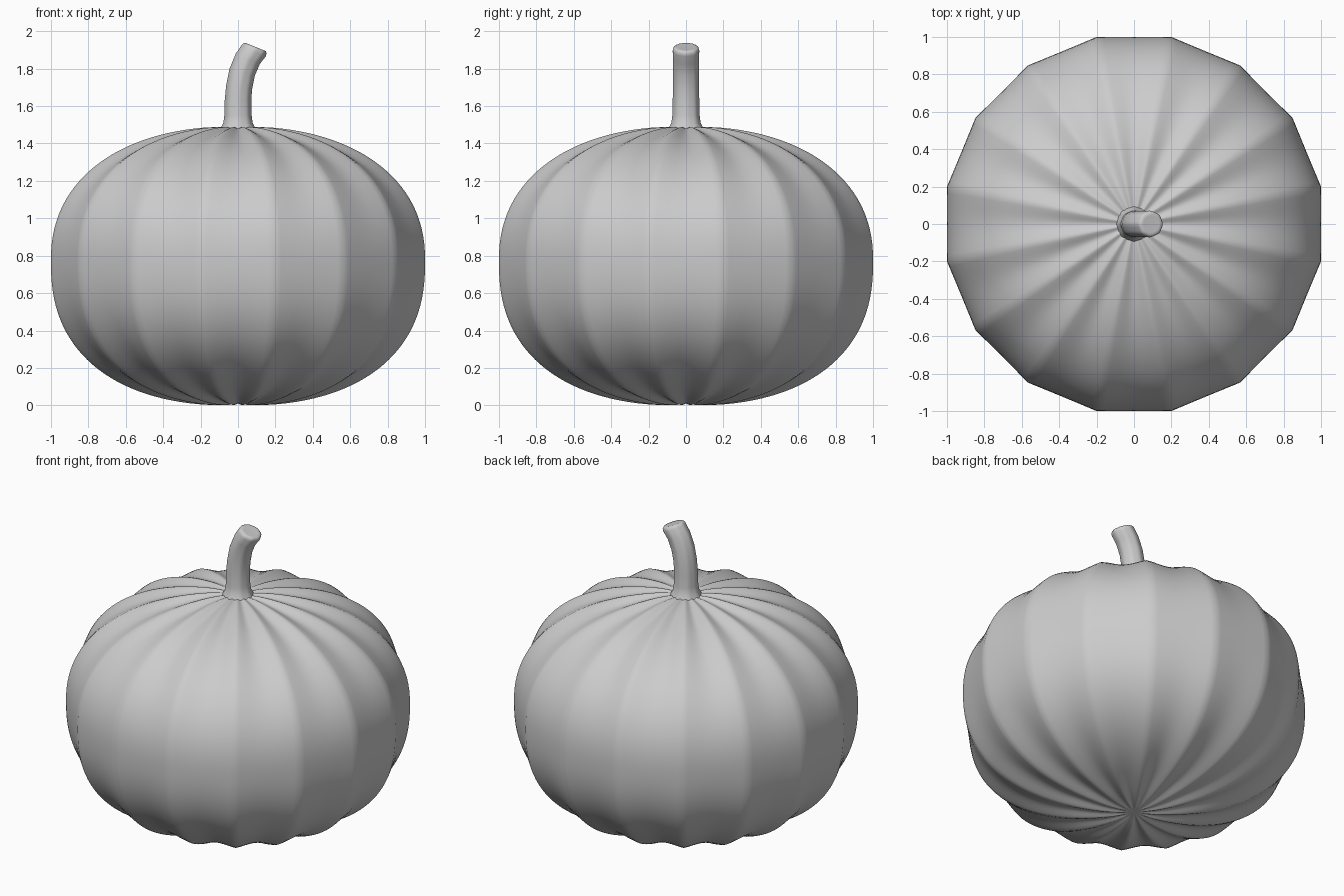
import bpy, bmesh
from math import sin, cos, pi, radians

if "Cube" in bpy.data.objects:
    bpy.data.objects.remove(bpy.data.objects["Cube"])

RIBS = 16


def skin(name, rings, angle, start=None, end=None):
    """Loft closed rings of points into a smooth-shaded object."""
    bm = bmesh.new()
    loops = [[bm.verts.new(p) for p in ring] for ring in rings]
    n = len(loops[0])
    for a, b in zip(loops, loops[1:]):
        for i in range(n):
            j = (i + 1) % n
            bm.faces.new((a[i], a[j], b[j], b[i]))
    for loop, tip in ((loops[0], start), (loops[-1], end)):
        if tip:
            v = bm.verts.new(tip)
            for i in range(n):
                bm.faces.new((loop[i], loop[(i + 1) % n], v))
    bmesh.ops.recalc_face_normals(bm, faces=bm.faces)
    me = bpy.data.meshes.new(name)
    bm.to_mesh(me)
    bm.free()
    ob = bpy.data.objects.new(name, me)
    bpy.context.collection.objects.link(ob)
    bpy.ops.object.select_all(action='DESELECT')
    ob.select_set(True)
    bpy.context.view_layer.objects.active = ob
    bpy.ops.object.shade_smooth_by_angle(angle=radians(angle))
    return ob


# Ribbed body: flat facets at the equator turning into grooves at the poles
def body_ring(lat, segs=RIBS * 12):
    up = lat > 0
    n, h = (2.25, 0.722) if up else (2.38, 0.772)
    c, s = cos(lat), abs(sin(lat))
    r = 1.02 * c ** (2 / n)
    z = h * s ** (2 / n)
    if r < 0.2:
        z -= 0.012 * (1 - r / 0.2) ** 2
    groove = 0.018 * s ** 1.2 * min(1, r / 0.35)
    ring = []
    for i in range(segs):
        a = 2 * pi * i / segs
        t = a * RIBS / (2 * pi)
        u = 2 * (t - round(t))          # 0 in the valley, +-1 on the ridge
        d = 0.02 * r * (1 - u * u) + groove * (1 + cos(pi * u)) / 2
        rr, zz = r - d * c, z - d * s
        ring.append((rr * cos(a), rr * sin(a), 0.77 + (zz if up else -zz)))
    return ring


STEPS = 64
body_rings = [body_ring(-pi / 2 + pi * k / STEPS) for k in range(1, STEPS)]
skin("pumpkin_body", body_rings, 60, (0, 0, 0.01), (0, 0, 1.48))


# Bent stem: x, z, radius, tilt in degrees
def stem_ring(x, z, r, tilt, segs=64):
    t = radians(tilt)
    ring = []
    for i in range(segs):
        a = 2 * pi * i / segs
        q = r * (1 + 0.015 * cos(8 * a))
        ring.append((x + q * cos(a) * cos(t), q * sin(a), z - q * cos(a) * sin(t)))
    return ring


path = [(0, 1.46, 0.1, 0), (0, 1.485, 0.09, 0), (0, 1.51, 0.077, 0),
        (0, 1.55, 0.072, 0), (0, 1.63, 0.07, 0), (0.006, 1.7, 0.069, 8),
        (0.022, 1.78, 0.069, 16), (0.052, 1.852, 0.069, 23),
        (0.084, 1.896, 0.07, 25), (0.091, 1.909, 0.067, 24),
        (0.094, 1.916, 0.058, 22), (0.094, 1.916, 0.045, 22)]
skin("stem", [stem_ring(*p) for p in path], 50, (0, 0, 1.46), (0.093, 0, 1.913))
